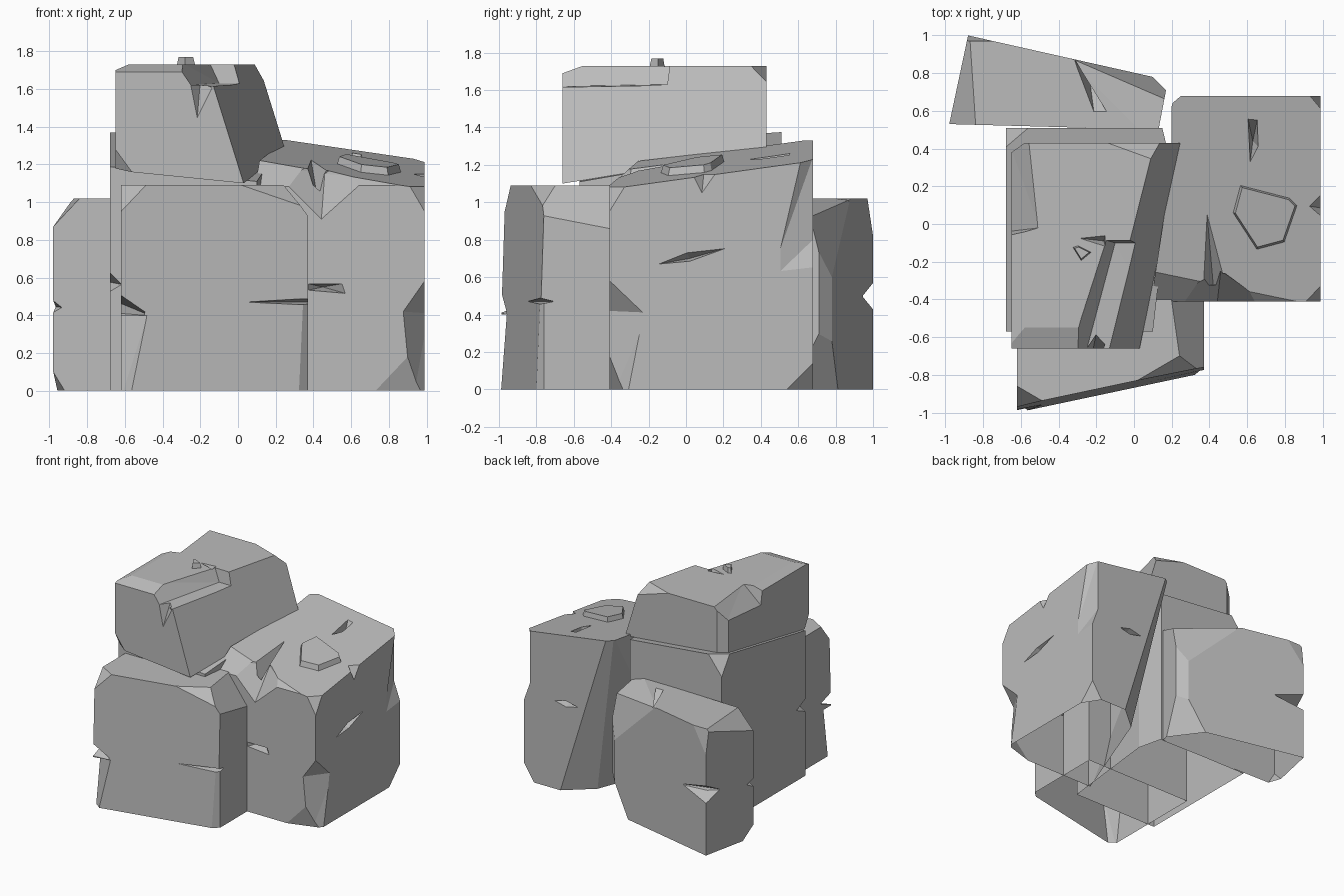
import bpy
import bmesh
from mathutils import Vector

default_cube = bpy.data.objects.get("Cube")
if default_cube:
    bpy.data.objects.remove(default_cube, do_unlink=True)

STONE_COLOUR = (.5, .5, .5, 1)
stone = bpy.data.materials.new("stone_grey")
stone.use_nodes = True
stone.diffuse_color = STONE_COLOUR
shader = next(node for node in stone.node_tree.nodes if node.type == "BSDF_PRINCIPLED")
shader.inputs["Base Color"].default_value = STONE_COLOUR
shader.inputs["Roughness"].default_value = .9


def make_object(name, bm):
    """Turn a bmesh into a flat shaded stone object."""
    bmesh.ops.recalc_face_normals(bm, faces=bm.faces)
    mesh = bpy.data.meshes.new(name)
    bm.to_mesh(mesh)
    bm.free()
    mesh.materials.append(stone)
    result = bpy.data.objects.new(name, mesh)
    bpy.context.collection.objects.link(result)
    return result


def hull(name, points):
    """Convex chunk wrapped around a handful of points."""
    bm = bmesh.new()
    for point in points:
        bm.verts.new(point)
    bmesh.ops.convex_hull(bm, input=bm.verts)
    return make_object(name, bm)


def open_underside(mesh):
    """Remove the faces resting on the ground, leaving a shell."""
    bm = bmesh.new()
    bm.from_mesh(mesh)
    grounded = [face for face in bm.faces if all(vert.co.z < .001 for vert in face.verts)]
    bmesh.ops.delete(bm, geom=grounded, context="FACES")
    bm.to_mesh(mesh)
    bm.free()


def slab(name, outline, bottom, top, chips=(), notches=()):
    """Extrude an outline, slice off planar chips, then carve wedge notches."""
    bm = bmesh.new()
    base = bm.faces.new([bm.verts.new((x, y, bottom)) for x, y in outline])
    extruded = bmesh.ops.extrude_face_region(bm, geom=[base])["geom"]
    moved = [item for item in extruded if isinstance(item, bmesh.types.BMVert)]
    bmesh.ops.translate(bm, verts=moved, vec=(0, 0, top - bottom))
    bmesh.ops.recalc_face_normals(bm, faces=bm.faces)
    centre = sum((vert.co for vert in bm.verts), Vector()) / len(bm.verts)
    for chip in chips:
        first, second, third = map(Vector, chip)
        normal = (second - first).cross(third - first).normalized()
        if normal.dot(centre - first) > 0:
            normal.negate()
        everything = bm.verts[:] + bm.edges[:] + bm.faces[:]
        sliced = bmesh.ops.bisect_plane(bm, geom=everything, plane_co=first,
                                        plane_no=normal, clear_outer=True)
        rim = [item for item in sliced["geom_cut"] if isinstance(item, bmesh.types.BMEdge)]
        bmesh.ops.holes_fill(bm, edges=rim)
    rock = make_object(name, bm)

    cutters = [hull(name + "_cutter", points) for points in notches]
    for cutter in cutters:
        cutter.hide_render = True
        carve = rock.modifiers.new("carve", "BOOLEAN")
        carve.operation = "DIFFERENCE"
        carve.solver = "EXACT"
        carve.object = cutter
    bpy.context.view_layer.update()
    evaluated = rock.evaluated_get(bpy.context.evaluated_depsgraph_get())
    rock_mesh = bpy.data.meshes.new_from_object(evaluated)
    rock.modifiers.clear()
    rock.data = rock_mesh
    for cutter in cutters:
        bpy.data.objects.remove(cutter, do_unlink=True)
    open_underside(rock.data)


def slope_right(x, y):
    """Height of the sloping top of the right rock."""
    return 1.33 - .147 * (x - .25) + .138 * (y - .68)


def slope_middle(x, y):
    """Height of the sloping bed between middle rock and cap rock."""
    return 1.1 - .1 * (x - .03) + .185 * (y + .66)


def on_slope(slope, x, y, lift=0):
    return (x, y, slope(x, y) + lift)


def bed(slope):
    return [on_slope(slope, x, y) for x, y in ((0, 0), (1, 0), (0, 1))]


# Right rock: sloping top, tapered back corner, chipped front edge
slab("right_rock", [(.09, -.41), (.99, -.41), (.99, .68), (.2, .68), (.2, .3)], 0, 1.5,
     chips=[
         bed(slope_right),
         [(.25, .68, 1.33), (.66, .68, 0), (.45, .5, 0)],
         [(.19, .6, 1.33), (.45, .5, 0), (.1, -.41, 0)],
         [(.1, -.3, 1.18), (.45, -.36, 1.13), (.1, -.41, 1.08)],
         [(.73, -.41, 0), (.9, -.41, .18), (.99, -.33, 0)],
         [(.92, -.41, 1.07), (.99, -.41, .95), (.99, -.33, 1.08)],
         [(.9, .68, 0), (.99, .68, .14), (.99, .54, 0)],
     ],
     notches=[
         # chipped front right edge
         [(.87, -.42, .42), (.92, -.42, -.1), (1.01, -.2, .41), (1.01, -.3, -.1),
          (1.01, -.42, .62), (1.01, -.42, -.1)],
         # broken top front edge with a groove behind it
         [(.12, -.43, 1.2), (.44, -.43, .88), (.72, -.43, 1.13), (.46, -.25, 1.15),
          (.3, -.32, 1.25), (.6, -.32, 1.25)],
         [(.38, .14, 1.27), (.34, -.34, 1.25), (.54, -.34, 1.25), (.42, -.32, 1.03)],
         # slits in the side, the front, the back and the top
         [(1.02, -.2, .66), (1.02, .27, .77), (1.02, 0, .74), (1.02, .02, .68), (.9, .02, .7)],
         [(.36, -.43, .53), (.59, -.43, .51), (.57, -.43, .57), (.36, -.43, .57), (.45, -.3, .55)],
         [(.48, .7, .72), (.61, .7, .75), (.73, .7, .72), (.61, .7, .69), (.61, .58, .72)],
         [(.61, .28, 1.3), (.66, .58, 1.3), (.6, .58, 1.3), (.67, .4, 1.3), (.63, .44, 1.07)],
         [(1.02, -.02, 1.2), (1.02, .22, 1.2), (.9, .1, 1.2), (1.02, .08, 1)],
         # missing chunk down the back right edge
         [(1.01, .44, .57), (1.01, .61, .86), (1.01, .61, 1.3), (.93, .7, 1.3),
          (.93, .7, .82), (1.01, .7, .6), (1.01, .7, 1.3)],
     ])

# Flat chip lying on the right rock
chip_base = [(.56, .21), (.83, .14), (.87, .1), (.8, -.1), (.65, -.14), (.52, .06)]
chip_points = [on_slope(slope_right, x, y, -.02) for x, y in chip_base]
chip_points += [on_slope(slope_right, .7 + (x - .7) * .9, .04 + (y - .04) * .9, .04)
                for x, y in chip_base]
hull("flat_chip", chip_points)

# Middle rock under the cap
slab("middle_rock", [(-.68, -.57), (.1, -.57), (.2, .3), (.15, .51), (-.68, .51)], 0, 1.6,
     chips=[
         bed(slope_middle),
         [(-.68, .42, 1.35), (-.58, .51, 1.35), (-.68, .51, 1.22)],
     ],
     notches=[[(-.7, -.6, .66), (-.7, -.6, .5), (-.7, -.42, .58), (-.6, -.6, .56)]])

# Front rock with a skewed, slightly leaning front
slab("front_rock", [(-.62, -1), (.37, -.79), (.37, -.1), (-.62, -.1)], 0, 1.09,
     chips=[
         [(-.62, -1, 0), (.37, -.79, 0), (-.62, -.965, 1.09)],
         [(.2, -.41, 1.09), (.37, -.41, .86), (.37, -.77, .93)],
         [(0, -.84, 1.09), (.24, -.7, 1.09), (.37, -.78, .95)],
         [(-.62, -.86, 1.09), (-.5, -.93, 1.09), (-.62, -.97, .95)],
     ],
     notches=[
         [(.05, -.84, .47), (.4, -.9, .52), (.4, -.9, .43), (.4, -.7, .47), (.3, -.72, .47)],
         [(.29, -.83, .46), (.29, -.83, -.1), (.39, -.74, .46), (.39, -.74, -.1),
          (.39, -.86, .46), (.39, -.86, -.1)],
         [(-.64, -1.02, .53), (-.47, -.95, .4), (-.64, -.84, .47), (-.64, -1.02, .4)],
         [(-.48, -.96, .4), (-.58, -1, -.1), (-.64, -.88, .4), (-.64, -.95, -.1),
          (-.64, -1.04, .4), (-.64, -1.04, -.1)],
     ])

# Back rock, turned a little and bevelled on its outer end
slab("back_rock", [(-.98, .53), (-.88, 1), (.1, .78), (.17, .71), (.13, .5)], 0, 1.02,
     chips=[
         [(-.84, .53, 1.02), (-.87, .98, 1.02), (-.98, .53, .87)],
         [(-.92, .53, 0), (-.98, .53, .1), (-.96, .64, 0)],
         [(-.83, .97, 1.02), (-.77, .97, 1.02), (-.88, 1, .82)],
         [(-.33, .86, 1.02), (.12, .77, .9), (.13, .55, .97)],
         [(-.33, .88, 1), (.1, .78, .6), (.14, .68, .9)],
         [(-.05, .82, 0), (.12, .78, .3), (.15, .55, 0)],
     ],
     notches=[
         [(-1.02, .5, .52), (-1.02, .5, .38), (-.92, .5, .44), (-1.02, .7, .45)],
         [(-.94, 1.04, .6), (-.94, 1.04, .4), (-.55, .97, .5), (-.82, .9, .48), (-.96, .85, .5)],
         [(-.36, .92, 1.1), (-.2, .5, 1.1), (-.1, .5, 1.1), (-.24, .8, .85)],
     ])

# Cap rock: slanted right end, a stepped groove and a worn back left edge
slab("cap_rock", [(-.65, -.66), (.4, -.66), (.4, .43), (-.65, .43)], 1, 1.73,
     chips=[
         bed(slope_middle),
         [(.25, .43, 1.28), (.03, -.66, 1.1), (.11, .43, 1.73)],
         [(-.58, -.5, 1.73), (-.58, 0, 1.73), (-.65, -.5, 1.7)],
         [(-.28, -.55, 1.73), (-.6, -.55, 1.73), (-.4, -.66, 1.69)],
         [(.08, .35, 1.73), (-.14, .43, 1.73), (.15, .43, 1.64)],
         [(-.65, -.6, 1.17), (-.57, -.66, 1.17), (-.65, -.66, 1.28)],
         [(-.65, .38, 1.3), (-.58, .43, 1.3), (-.65, .38, 1.6)],
     ],
     notches=[
         [(-.17, -.08, 1.78), (-.37, -.7, 1.78), (-.26, -.7, 1.62), (-.1, -.1, 1.63),
          (.2, -.1, 1.63), (.2, -.7, 1.6), (.2, -.1, 1.78), (.2, -.7, 1.78)],
         [(-.27, -.68, 1.65), (-.12, -.68, 1.6), (-.22, -.68, 1.4), (-.2, -.58, 1.64)],
         [(-.34, -.07, 1.76), (-.15, -.13, 1.76), (-.15, -.05, 1.76), (-.16, -.09, 1.66)],
         [(-.55, .45, 1.74), (-.67, .45, 1.61), (-.5, -.02, 1.74), (-.67, -.04, 1.57),
          (-.67, -.07, 1.74), (-.67, .45, 1.74)],
     ])

# Tiny pebble on the cap
pebble = [(-.33, -.12), (-.28, -.2), (-.22, -.15), (-.3, -.11)]
hull("pebble", [(x, y, 1.7) for x, y in pebble]
     + [(-.28 + (x + .28) * .7, -.15 + (y + .15) * .7, 1.77) for x, y in pebble])
